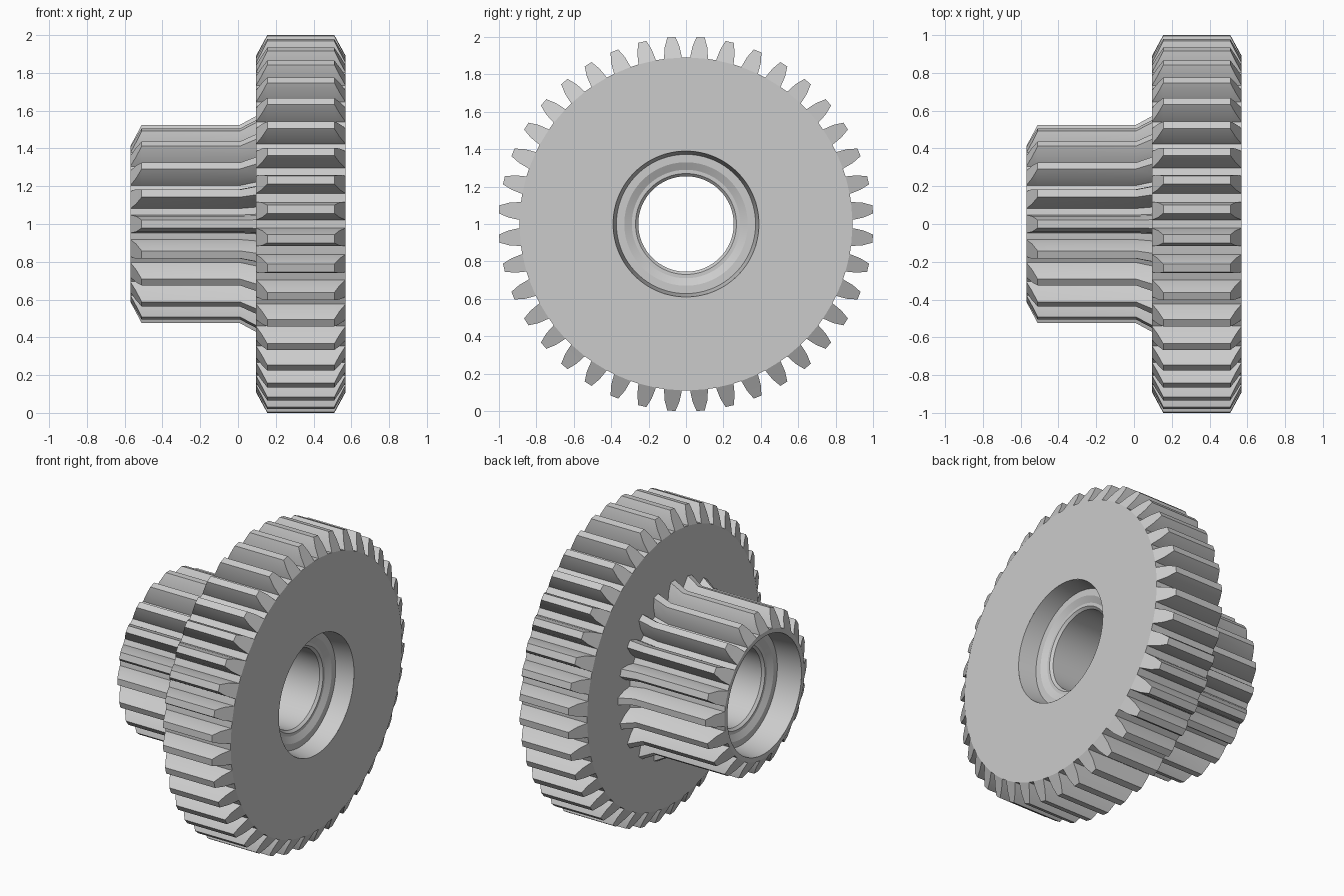
import bpy, bmesh, math

cube = bpy.data.objects.get("Cube")
if cube:
    bpy.data.objects.remove(cube)

steel = bpy.data.materials.new("light_grey_steel")
steel.use_nodes = True
colour = (0.6, 0.6, 0.6, 1)
steel.diffuse_color = colour
steel.node_tree.nodes["Principled BSDF"].inputs["Base Color"].default_value = colour


def circle(x, r, angles):
    return [(x, r * math.cos(a), r * math.sin(a)) for a in angles]


def loft(name, rings):
    """Skin closed rings of equal length, all centred on the shaft."""
    bm = bmesh.new()
    loops = [[bm.verts.new((x, y, z + 1)) for x, y, z in ring] for ring in rings]
    n = len(rings[0])
    for a, b in zip(loops, loops[1:]):
        for j in range(n):
            k = (j + 1) % n
            bm.faces.new((a[j], a[k], b[k], b[j]))
    bmesh.ops.remove_doubles(bm, verts=bm.verts, dist=1e-5)
    mesh = bpy.data.meshes.new(name)
    bm.to_mesh(mesh)
    bm.free()
    mesh.materials.append(steel)
    obj = bpy.data.objects.new(name, mesh)
    bpy.context.collection.objects.link(obj)
    bpy.ops.object.select_all(action="DESELECT")
    obj.select_set(True)
    bpy.context.view_layer.objects.active = obj
    bpy.ops.object.shade_smooth_by_angle(angle=math.radians(25))
    return obj


class Teeth:
    """Tooth outline: flank is (radius, half angle) from root to tip."""

    def __init__(self, count, phase, flank):
        self.count, self.phase, self.flank = count, phase, flank

    def half_angle(self, r):
        for (r0, a0), (r1, a1) in zip(self.flank, self.flank[1:]):
            if r <= r1:
                return a0 + (a1 - a0) * (r - r0) / (r1 - r0)
        return self.flank[-1][1]

    def section(self, x, clip=9, scale=1, flat=None):
        pitch = math.tau / self.count
        points = []
        for t in range(self.count):
            mid = self.phase + t * pitch
            side = [(min(r, clip), self.half_angle(min(r, clip))) for r, _ in self.flank]
            outline = [(r, -a) for r, a in side] + [(r, a) for r, a in reversed(side)]
            outline.append((self.flank[0][0], pitch / 2))
            for r, a in outline:
                points += circle(x, flat or r * scale, [mid + a])
        return points

    def chamfer(self, x_end, x_full):
        """Sections where a cone trims the teeth from root up to tip."""
        lo, hi = self.flank[0][0], self.flank[-1][0]
        return [self.section(x_end + (x_full - x_end) * (r - lo) / (hi - lo), r)
                for r, _ in self.flank]


# Large gear, bevelled at both ends
big = Teeth(40, math.radians(4.5),
            [(0.89, 0.054), (0.95, 0.042), (1.0016, 0.022)])
loft("large_gear", [big.section(0.095, flat=0.4)]
     + big.chamfer(0.095, 0.155)
     + big.chamfer(0.57, 0.51)[::-1]
     + [big.section(0.57, flat=0.39)])

# Small gear, bevelled at its free end and flared where it meets the large one
small = Teeth(20, 0,
              [(0.415, 0.115), (0.47, 0.088), (0.525, 0.04)])
loft("small_gear", [small.section(-0.57, flat=0.385)]
     + small.chamfer(-0.57, -0.51)
     + [small.section(0.01), small.section(0.097, scale=1.09)])

# Stepped bore through both gears, running from +x to -x
bore = [(0.57, 0.39), (0.45, 0.372), (0.45, 0.33), (0.43, 0.29),
        (0.43, 0.27), (0.415, 0.255), (-0.37, 0.255), (-0.385, 0.27),
        (-0.385, 0.29), (-0.405, 0.33), (-0.405, 0.37), (-0.57, 0.385)]
angles = [math.tau * i / 96 for i in range(96)]
loft("stepped_bore", [circle(x, r, angles) for x, r in bore])
